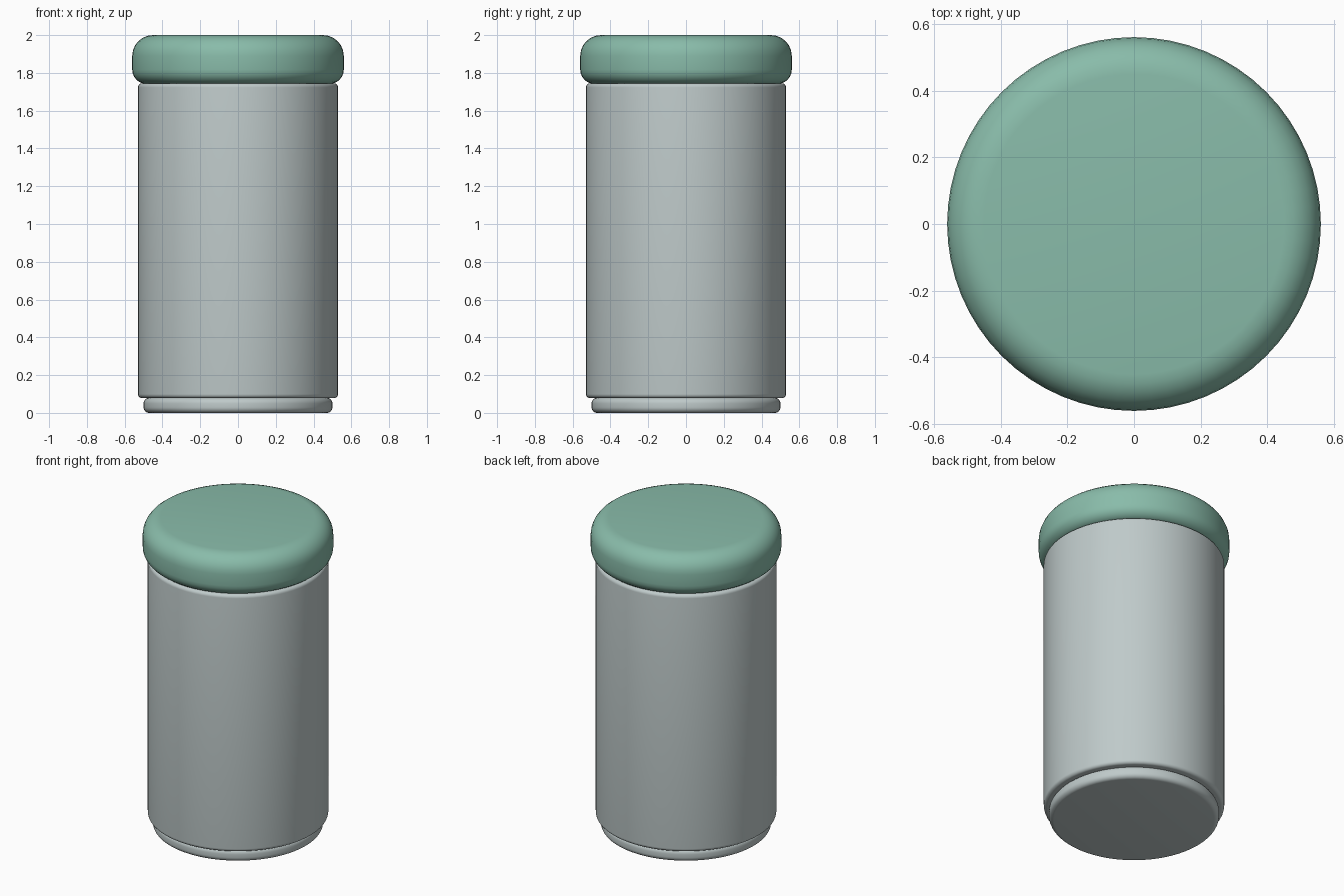
import bpy, bmesh, math

if "Cube" in bpy.data.objects:
    bpy.data.objects.remove(bpy.data.objects["Cube"])


def material(name, color):
    m = bpy.data.materials.new(name)
    m.diffuse_color = (*color, 1)
    m.use_nodes = True
    m.node_tree.nodes["Principled BSDF"].inputs["Base Color"].default_value = m.diffuse_color
    return m


def rounded_disc(name, radius, z0, z1, round_low, round_high, mat, sides=64, steps=6):
    """Solid of revolution with rounded lower and upper rims."""
    profile = []
    for i in range(steps + 1):
        a = math.pi / 2 * i / steps
        profile.append((radius - round_low * (1 - math.sin(a)),
                        z0 + round_low * (1 - math.cos(a))))
    for i in range(steps + 1):
        a = math.pi / 2 * i / steps
        profile.append((radius - round_high * (1 - math.cos(a)),
                        z1 - round_high * (1 - math.sin(a))))
    bm = bmesh.new()
    rings = [[bm.verts.new((r * math.cos(2 * math.pi * k / sides),
                            r * math.sin(2 * math.pi * k / sides), z))
              for k in range(sides)] for r, z in profile]
    for low, high in zip(rings, rings[1:]):
        for k in range(sides):
            n = (k + 1) % sides
            bm.faces.new((low[k], low[n], high[n], high[k]))
    bm.faces.new(rings[0][::-1])
    bm.faces.new(rings[-1])
    mesh = bpy.data.meshes.new(name)
    bm.to_mesh(mesh)
    bm.free()
    mesh.materials.append(mat)
    obj = bpy.data.objects.new(name, mesh)
    bpy.context.collection.objects.link(obj)
    bpy.ops.object.select_all(action='DESELECT')
    obj.select_set(True)
    bpy.context.view_layer.objects.active = obj
    bpy.ops.object.shade_smooth_by_angle(angle=math.radians(35))
    return obj


grey = material("pale grey", (0.52, 0.59, 0.59))
green = material("sage green", (0.25, 0.50, 0.40))

# Recessed foot, main container and overhanging lid
rounded_disc("foot", 0.50, 0.0, 0.08, 0.03, 0.0301, grey)
rounded_disc("container_body", 0.53, 0.078, 1.745, 0.022, 0.022, grey)
rounded_disc("lid", 0.56, 1.742, 2.0, 0.075, 0.11, green)
